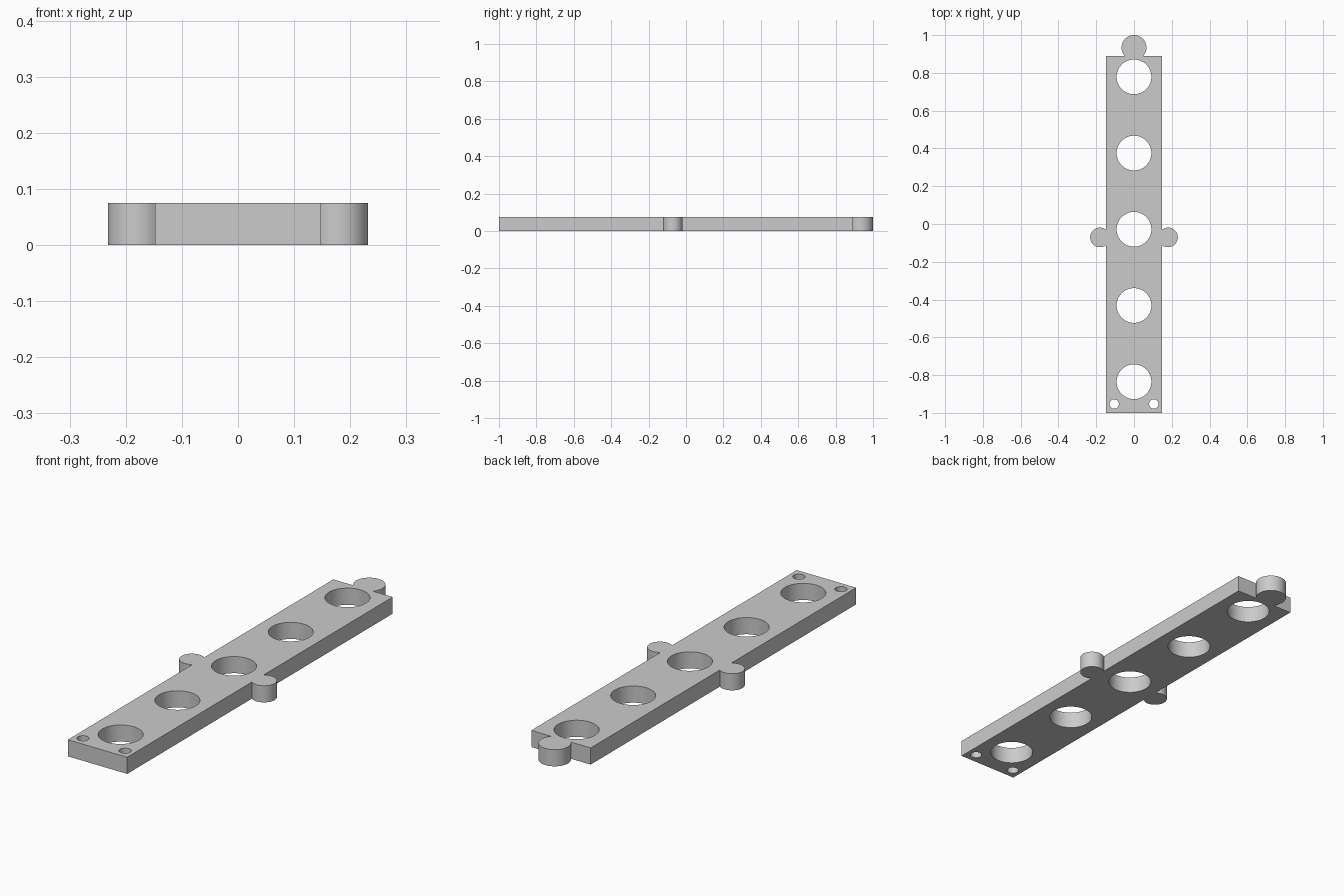
import bpy
import bmesh
from math import acos, cos, sin, pi

if "Cube" in bpy.data.objects:
    bpy.data.objects.remove(bpy.data.objects["Cube"])

HALF_W, FRONT, BACK, THICK = 0.148, -1.0, 0.89, 0.075


def arc(cx, cy, r, start, end, n):
    """Points along an arc, both ends included."""
    return [(cx + r * cos(start + (end - start) * i / n),
             cy + r * sin(start + (end - start) * i / n)) for i in range(n + 1)]


def knob(cx, cy, r, facing, inset):
    """Round connector tab, open where it meets the bar edge."""
    sweep = pi - acos(inset / r)
    return arc(cx, cy, r, facing - sweep, facing + sweep, 48)


# Outer outline, counter-clockwise: bar with one end knob and two side knobs
side_x, side_y, side_r = 0.18, -0.071, 0.052
end_y, end_r = 0.934, 0.066
outline = [(-HALF_W, FRONT), (HALF_W, FRONT)]
outline += knob(side_x, side_y, side_r, 0, side_x - HALF_W)
outline += [(HALF_W, BACK)]
outline += knob(0, end_y, end_r, pi / 2, end_y - BACK)
outline += [(-HALF_W, BACK)]
outline += knob(-side_x, side_y, side_r, pi, side_x - HALF_W)

# Five large holes along the bar and two small corner holes
holes = [(0, 0.779 - 0.4035 * i, 0.092, 64) for i in range(5)]
holes += [(s * 0.105, -0.953, 0.025, 32) for s in (-1, 1)]
loops = [outline] + [arc(x, y, r, 0, 2 * pi, n)[:-1] for x, y, r, n in holes]

# Filled flat profile extruded to the bar thickness
curve = bpy.data.curves.new("bar_profile", 'CURVE')
curve.dimensions = '2D'
curve.fill_mode = 'BOTH'
curve.extrude = THICK / 2
for pts in loops:
    spline = curve.splines.new('POLY')
    spline.points.add(len(pts) - 1)
    for p, (x, y) in zip(spline.points, pts):
        p.co = (x, y, 0, 1)
    spline.use_cyclic_u = True

profile = bpy.data.objects.new("bar_profile", curve)
bpy.context.collection.objects.link(profile)
bpy.context.view_layer.update()
mesh = bpy.data.meshes.new_from_object(
    profile.evaluated_get(bpy.context.evaluated_depsgraph_get()))
bpy.data.objects.remove(profile)

# Weld walls to caps and rest the bar on the ground
bm = bmesh.new()
bm.from_mesh(mesh)
bmesh.ops.remove_doubles(bm, verts=bm.verts, dist=1e-5)
bmesh.ops.translate(bm, verts=bm.verts, vec=(0, 0, THICK / 2))
bmesh.ops.recalc_face_normals(bm, faces=bm.faces)
bm.to_mesh(mesh)
bm.free()

bar = bpy.data.objects.new("connector_bar", mesh)
bpy.context.collection.objects.link(bar)

# Plain grey
grey = bpy.data.materials.new("light_grey")
grey.use_nodes = True
colour = (0.6, 0.6, 0.6, 1)
grey.diffuse_color = colour
grey.node_tree.nodes["Principled BSDF"].inputs["Base Color"].default_value = colour
mesh.materials.clear()
mesh.materials.append(grey)

# Smooth round walls, sharp rims
bpy.ops.object.select_all(action='DESELECT')
bar.select_set(True)
bpy.context.view_layer.objects.active = bar
bpy.ops.object.shade_smooth_by_angle(angle=pi / 6)
